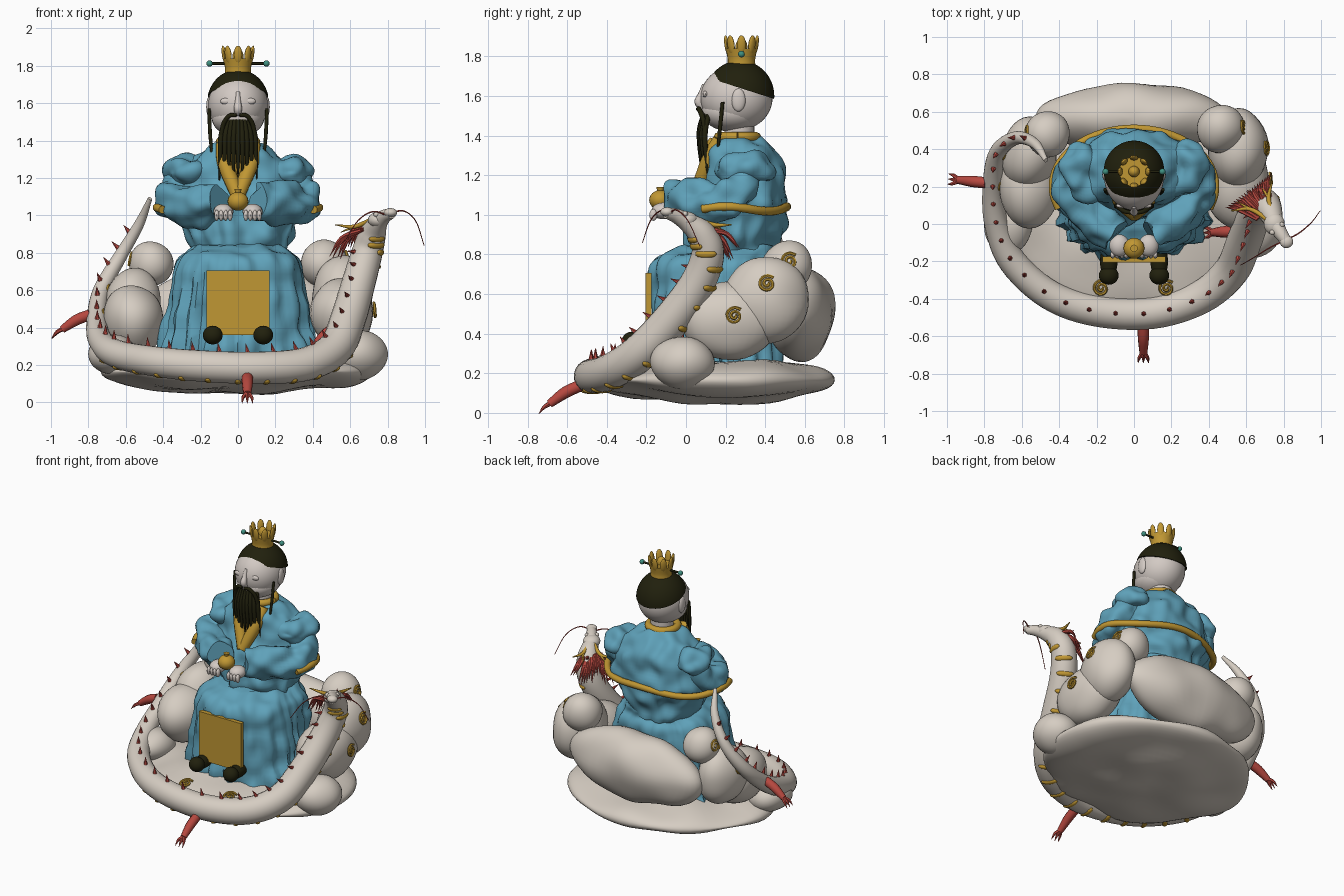
import bpy, bmesh, random
from math import sin, cos, pi, radians
from mathutils import Vector, Matrix, noise

random.seed(4)
if "Cube" in bpy.data.objects:
    bpy.data.objects.remove(bpy.data.objects["Cube"])


def material(name, rgb):
    m = bpy.data.materials.new(name)
    m.use_nodes = True
    m.diffuse_color = (*rgb, 1)
    m.node_tree.nodes["Principled BSDF"].inputs["Base Color"].default_value = (*rgb, 1)
    return m


CREAM = material("cloud cream", (.67, .61, .54))
SKIN = material("pale skin", (.65, .59, .55))
BLUE = material("robe blue", (.115, .36, .49))
GOLD = material("gold", (.53, .31, .033))
RED = material("red", (.47, .065, .05))
DARK = material("black hair", (.015, .0145, .004))
TEAL = material("teal stone", (.05, .28, .22))


def finish(name, bm, mat, wrinkle=0, freq=8, angle=50):
    bmesh.ops.recalc_face_normals(bm, faces=bm.faces)
    if wrinkle:
        bm.normal_update()
        for v in bm.verts:
            v.co += v.normal * noise.noise(v.co * freq) * wrinkle
    me = bpy.data.meshes.new(name)
    bm.to_mesh(me)
    bm.free()
    me.materials.append(mat)
    ob = bpy.data.objects.new(name, me)
    bpy.context.collection.objects.link(ob)
    bpy.ops.object.select_all(action='DESELECT')
    ob.select_set(True)
    bpy.context.view_layer.objects.active = ob
    bpy.ops.object.shade_smooth_by_angle(angle=radians(angle))


def spline(rows, steps):
    p = [Vector(r) for r in rows]
    p = [2 * p[0] - p[1]] + p + [2 * p[-1] - p[-2]]
    out = []
    for a, b, c, d in zip(p, p[1:], p[2:], p[3:]):
        for i in range(steps):
            t = i / steps
            out.append(.5 * (2 * b + (c - a) * t + (2 * a - 5 * b + 4 * c - d) * t ** 2
                             + (3 * b - a - 3 * c + d) * t ** 3))
    return out + [p[-2]]


def loft(bm, rings):
    vs = [[bm.verts.new(p) for p in r] for r in rings]
    n = len(vs[0])
    for a, b in zip(vs, vs[1:]):
        for i in range(n):
            bm.faces.new((a[i], a[(i + 1) % n], b[(i + 1) % n], b[i]))
    bm.faces.new(vs[0])
    bm.faces.new(vs[-1])


# Tube through (x, y, z, radius) points
def tube(bm, rows, seg=8, steps=5, tall=1):
    s = spline(rows, steps)
    c = [q.xyz for q in s]
    rings, n = [], Vector((.13, .21, .97))
    for i, q in enumerate(s):
        t = (c[min(i + 1, len(c) - 1)] - c[max(i - 1, 0)]).normalized()
        n = (n - t * n.dot(t)).normalized()
        b = t.cross(n)
        ring = []
        for k in range(seg):
            o = (n * cos(2 * pi * k / seg) + b * sin(2 * pi * k / seg)) * max(q[3], .001)
            ring.append(c[i] + Vector((o.x, o.y, o.z * tall)))
        rings.append(ring)
    loft(bm, rings)


def ball(bm, c, r, rot=None, u=20, v=12):
    m = Matrix.Translation(c) @ (rot or Matrix()) @ Matrix.Diagonal((*r, 1))
    bmesh.ops.create_uvsphere(bm, u_segments=u, v_segments=v, radius=1, matrix=m)


# Stack of (z, centre y, x radius, y radius) rings with folds deepening downward
def gown(bm, rows, folds, depth, power, seg=96):
    s = spline(rows, 5)
    rings = []
    for j, (z, cy, rx, ry) in enumerate(s):
        ring = []
        for k in range(seg):
            a = 2 * pi * k / seg
            f = 1 + depth * (1 - j / len(s)) * sin(folds * a + 2 * sin(3 * a))
            x, y = cos(a), sin(a)
            f /= (abs(x) ** power + abs(y) ** power) ** (1 / power)
            ring.append(Vector((x * rx * f, cy + y * ry * f, z)))
        rings.append(ring)
    loft(bm, rings)


# Cloud base, back bolster and side puffs
bm = bmesh.new()
ball(bm, (0, .13, .165), (.72, .61, .115), u=64, v=32)
finish("cloud_base", bm, CREAM, .03, 3.5)
bm = bmesh.new()
ball(bm, (0, .57, .5), (.52, .18, .235), u=48, v=24)
finish("cloud_back", bm, CREAM, .03, 4)

PUFFS = {
    "left_cloud": [((.46, .51, .74), (.125, .13, .13)), ((.56, .4, .57), (.16, .22, .22)),
                   ((.56, .22, .47), (.17, .25, .2)), ((.65, -.02, .25), (.15, .16, .13))],
    "right_cloud": [((-.46, .48, .74), (.115, .12, .12)), ((-.56, .38, .52), (.15, .2, .2)),
                    ((-.56, .2, .44), (.16, .22, .19)), ((-.67, 0, .26), (.13, .16, .11))]}
swirls = bmesh.new()


def swirl(c, r, d, size=.045):
    d = Vector(d).normalized()
    p = Vector(c) + Vector([a * b for a, b in zip(d, r)])
    n = Vector([a / b for a, b in zip(d, r)]).normalized()
    u = n.orthogonal().normalized()
    w = n.cross(u)
    rows = []
    for i in range(19):
        a, q = i * .7, size * (1 - i / 20)
        rows.append((*(p + (u * cos(a) + w * sin(a)) * q + n * .002), .008))
    tube(swirls, rows, 6, 2)


for name, puffs in PUFFS.items():
    bm = bmesh.new()
    side = 1 if name == "left_cloud" else -1
    for c, r in puffs:
        ball(bm, c, r, u=32, v=20)
    for (c, r), d in zip(puffs, [(side, .1, .2), (side, .05, .4), (side, .1, .1)]):
        swirl(c, r, d)
    finish(name, bm, CREAM, .015, 5)
for s in (-1, 1):
    swirl((0, .13, .17), (.72, .61, .12), (s * .25, -.8, .6))
finish("cloud_swirls", swirls, GOLD)

# Dragon body from tail tip to snout
PATH = [(-.47, .34, 1.09, .012), (-.53, .43, .95, .027), (-.63, .46, .78, .036),
        (-.73, .38, .6, .045), (-.755, .2, .44, .055), (-.735, 0, .33, .065),
        (-.65, -.2, .26, .075), (-.45, -.38, .22, .08), (-.2, -.465, .195, .084),
        (.1, -.475, .185, .086), (.36, -.39, .205, .09), (.52, -.25, .29, .094),
        (.59, -.09, .45, .095), (.645, .05, .64, .09), (.69, .11, .8, .083),
        (.72, .08, .9, .072), (.75, .01, .96, .05), (.785, -.05, .995, .037),
        (.82, -.1, 1.01, .028)]
bm = bmesh.new()
tube(bm, PATH, 20, 6)
ball(bm, (.75, 0, .975), (.056, .06, .042))
ball(bm, (.815, -.095, 1.015), (.036, .034, .024))
for s in (-1, 1):
    ball(bm, (.765 + s * .025, -.025 + s * .02, 1.005), (.015, .015, .015))
finish("dragon_body", bm, CREAM)

# Dragon back spikes and belly plates
spikes, plates = bmesh.new(), bmesh.new()
line = spline(PATH, 6)
for i in range(8, len(line) - 19, 3):
    q, t = line[i], (line[i + 1].xyz - line[i - 1].xyz).normalized()
    up = (Vector((0, 0, 1)) - t * t.z).normalized()
    p, r = q.xyz, q[3]
    tube(spikes, [(*(p + up * r * .93), .014), (*(p + up * (r + .045) - t * .012), .001)], 6, 1)
for i in range(34, len(line) - 16, 3):
    q, t = line[i], (line[i + 1].xyz - line[i - 1].xyz).normalized()
    up = (Vector((0, 0, 1)) - t * t.z).normalized()
    side = t.cross(up)
    rot = Matrix((side, t, up)).transposed().to_4x4()
    ball(plates, q.xyz - up * q[3] * .8, (q[3] * .68, .023, q[3] * .26), rot, 14, 8)
finish("dragon_spikes", spikes, RED)
finish("dragon_belly_plates", plates, GOLD)

# Dragon legs with claws
for name, a, b in (("front_leg", (.05, -.53, .14), (.05, -.69, .045)),
                   ("right_leg", (-.79, .22, .47), (-.94, .235, .39)),
                   ("left_leg", (.53, -.04, .4), (.42, -.045, .32))):
    bm = bmesh.new()
    a, b = Vector(a), Vector(b)
    d = (b - a).normalized()
    w = d.cross(Vector((0, 0, 1))).normalized()
    tube(bm, [(*a, .03), (*((a + b) / 2 + Vector((0, 0, .01))), .03), (*b, .021)], 10)
    for k in (-1, 0, 1):
        tube(bm, [(*(b - d * .01), .013), (*(b + d * .03 + w * k * .022), .01),
                  (*(b + d * .062 + w * k * .028 - Vector((0, 0, .018))), .001)], 6, 3)
    finish("dragon_" + name, bm, RED)

# Dragon mane, horns and whiskers
bm = bmesh.new()
for i in range(18):
    k = i / 17 - .5
    a = Vector((.70 + k * .08, .06 + k * .07, .94 - abs(k) * .04))
    b = Vector((.61 + k * .24, .18 + k * .18, .80 + random.uniform(-.04, .05)))
    tube(bm, [(*a, .011), (*((a + b) / 2 + Vector((-.02, .02, .03))), .012), (*b, .001)], 6, 4)
for pts in ([(.8, -.09, 1.0), (.88, -.05, 1.025), (.95, .01, .97), (.995, .07, .84)],
            [(.8, -.09, 1.0), (.72, -.13, 1.02), (.64, -.18, .97), (.57, -.22, .86)]):
    tube(bm, [(*p, .005 - i * .001) for i, p in enumerate(pts)], 6, 6)
finish("dragon_mane_and_whiskers", bm, RED)
bm = bmesh.new()
for a, m, b, f in (((.72, .02, .98), (.62, .08, .94), (.52, .07, .95), (.55, .12, .91)),
                   ((.74, .05, .98), (.72, .14, .95), (.74, .23, .95), (.68, .2, .91))):
    tube(bm, [(*a, .012), (*m, .012), (*b, .003)], 8)
    tube(bm, [(*m, .01), (*f, .002)], 8)
finish("dragon_horns", bm, GOLD)

# Robe skirt and torso
bm = bmesh.new()
gown(bm, [(.25, .15, .42, .32), (.4, .15, .39, .315), (.6, .15, .355, .315), (.73, .15, .34, .32),
          (.79, .16, .29, .29), (.84, .22, .22, .24)], 22, .055, 2.7)
finish("robe_skirt", bm, BLUE, .03, 9)
bm = bmesh.new()
gown(bm, [(.8, .24, .24, .22), (.88, .24, .275, .235), (.96, .26, .31, .24), (1.04, .27, .345, .235),
          (1.14, .29, .33, .21), (1.24, .3, .31, .19), (1.32, .28, .23, .16), (1.39, .26, .11, .11)],
     11, .04, 2.1)
finish("robe_torso", bm, BLUE, .035, 10)

# Sleeves, hands and shoes on both sides
for s, side in ((1, "left"), (-1, "right")):
    bm = bmesh.new()
    tube(bm, [(s * .26, .3, 1.22, .1), (s * .335, .26, 1.12, .095), (s * .335, .17, 1.06, .1),
              (s * .22, .04, 1.06, .105), (s * .1, -.055, 1.075, .085)], 40, 8, 1.1)
    ball(bm, (s * .275, .29, 1.23), (.12, .16, .09), u=40, v=24)
    finish(side + "_sleeve", bm, BLUE, .045, 10)
    bm = bmesh.new()
    ball(bm, (s * .078, -.115, 1.02), (.054, .06, .042))
    for k in range(4):
        ball(bm, (s * (.042 + k * .024), -.165, 1.0), (.0135, .02, .03), u=10, v=8)
    finish(side + "_hand", bm, SKIN)
    bm = bmesh.new()
    ball(bm, (s * .135, -.2, .355), (.047, .1, .045))
    ball(bm, (s * .135, -.275, .36), (.053, .05, .05))
    finish(side + "_shoe", bm, DARK)

# Gold trims: back sash, collar, lapels, apron and fruit
bm = bmesh.new()
arc = [(.435 * cos(a), .2 + .31 * sin(a), 1.03 + .012 * cos(4 * a), .022)
       for a in [radians(-22 + 224 * i / 16) for i in range(17)]]
tube(bm, arc, 10, 3)
finish("back_sash", bm, GOLD)
bm = bmesh.new()
tube(bm, [(.095 * cos(i * pi / 8), .26 + .095 * sin(i * pi / 8), 1.393, .025) for i in range(17)], 10, 2)
for s in (-1, 1):
    tube(bm, [(s * .085, .17, 1.38, .035), (s * .07, .12, 1.28, .042), (0, .05, 1.1, .035)], 10)
ball(bm, (0, .125, 1.28), (.07, .03, .11))
finish("collar_and_lapels", bm, GOLD)
bm = bmesh.new()
bmesh.ops.create_cube(bm, size=1, matrix=Matrix.Translation((0, -.19, .533))
                      @ Matrix.Diagonal((.335, .03, .345, 1)))
finish("apron", bm, GOLD, angle=30)
bm = bmesh.new()
ball(bm, (0, -.13, 1.075), (.056, .056, .05))
tube(bm, [(0, -.13, 1.11, .012), (0, -.13, 1.14, .02)], 10)
finish("golden_fruit", bm, GOLD)

# Head with face
bm = bmesh.new()
ball(bm, (0, .255, 1.59), (.16, .182, .165), u=40, v=28)
ball(bm, (0, .235, 1.52), (.14, .155, .1), u=32, v=20)
tube(bm, [(0, .27, 1.37, .075), (0, .27, 1.5, .075)], 20, 1)
tube(bm, [(0, .092, 1.66, .01), (0, .077, 1.61, .016), (0, .064, 1.57, .022), (0, .085, 1.54, .016)], 10)
for s in (-1, 1):
    ball(bm, (s * .06, .098, 1.61), (.036, .014, .018), u=12, v=8)
    ball(bm, (s * .152, .265, 1.58), (.018, .036, .058))
finish("head", bm, SKIN)

# Hair cap cut on a slope
bm = bmesh.new()
ball(bm, (0, .272, 1.6), (.166, .174, .18), u=48, v=32)
bmesh.ops.bisect_plane(bm, geom=bm.verts[:] + bm.edges[:] + bm.faces[:], plane_co=(0, .12, 1.69),
                       plane_no=(0, .32, 1), clear_inner=True)
bmesh.ops.holes_fill(bm, edges=bm.edges)
finish("hair_cap", bm, DARK)

# Moustache, beard and side locks
bm = bmesh.new()
for i in range(9):
    x = (i - 4) * .024
    y = .068 + x * x * 3
    end = (1.13, 1.2, 1.16)[i % 3] + abs(x) * .3
    tube(bm, [(x * .7, y + .02, 1.51, .012), (x * .95, y, 1.42, .0145),
              (x, y + .005, 1.3, .011), (x * 1.05, y + .015, end, .002)], 8, 4)
for s in (-1, 1):
    tube(bm, [(s * .008, .06, 1.535, .01), (s * .05, .068, 1.53, .012),
              (s * .085, .09, 1.46, .012), (s * .1, .1, 1.27, .002)], 8)
    tube(bm, [(s * .155, .185, 1.57, .009), (s * .148, .17, 1.42, .01), (s * .13, .15, 1.22, .002)], 8)
finish("beard", bm, DARK)

# Crown with petals and hairpin
bm = bmesh.new()
tube(bm, [(0, .28, 1.76, .07), (0, .28, 1.79, .07), (0, .28, 1.84, .08)], 24, 3)
for i in range(8):
    a = i * 2 * pi / 8 - pi / 2
    rot = Matrix.Rotation(a, 4, 'Z') @ Matrix.Rotation(.15, 4, 'Y')
    ball(bm, (.074 * cos(a), .28 + .074 * sin(a), 1.858), (.012, .023, .05), rot, 12, 8)
ball(bm, (0, .28, 1.85), (.03, .03, .04))
finish("crown", bm, GOLD)
bm = bmesh.new()
tube(bm, [(-.15, .28, 1.812, .007), (.15, .28, 1.812, .007)], 8, 1)
finish("hairpin", bm, DARK)
bm = bmesh.new()
for s in (-1, 1):
    ball(bm, (s * .152, .28, 1.812), (.017, .017, .017), u=12, v=8)
finish("hairpin_beads", bm, TEAL)
